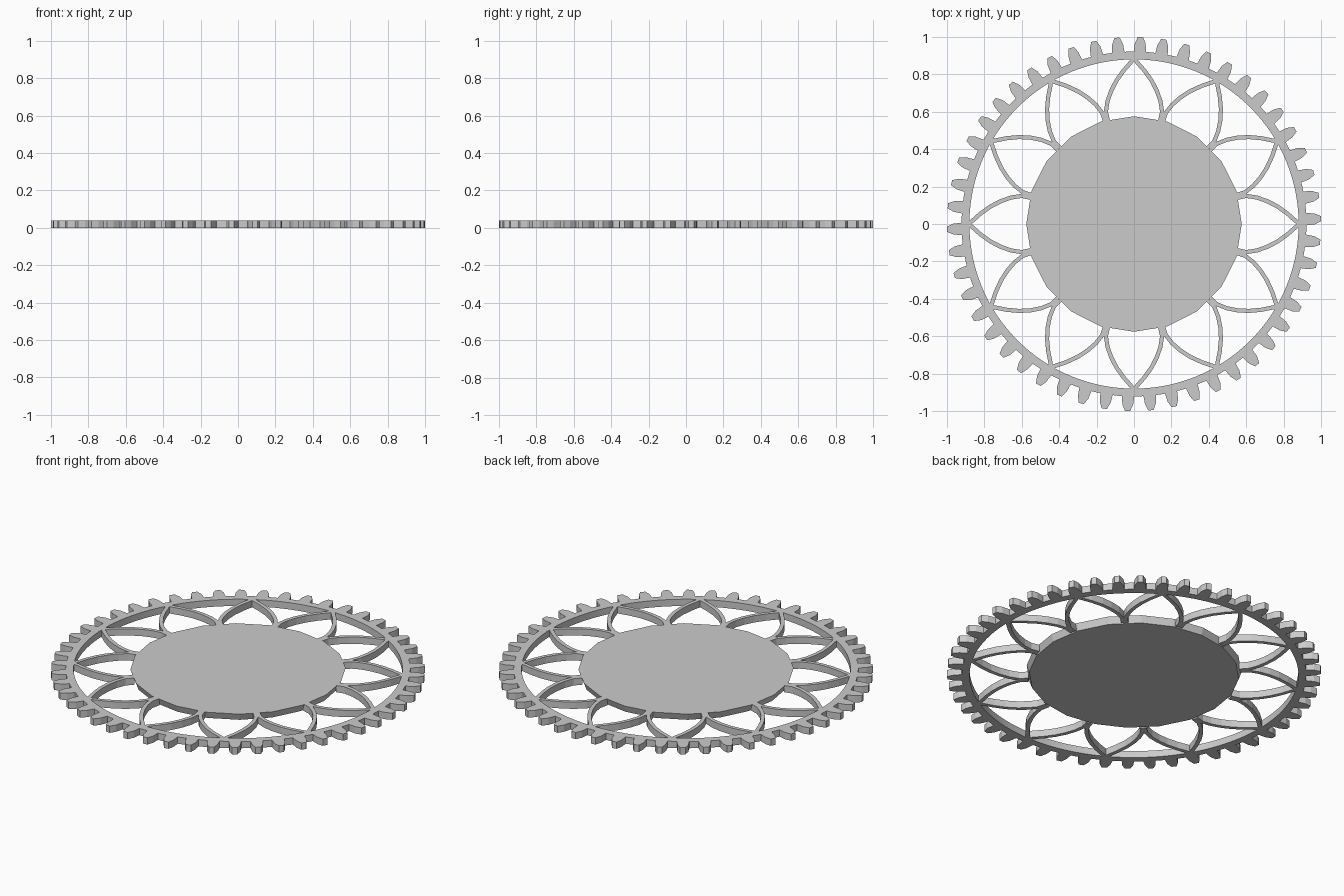
import bpy, bmesh, math
from mathutils import Vector

if "Cube" in bpy.data.objects:
    bpy.data.objects.remove(bpy.data.objects["Cube"])

THICK = 0.04
TEETH = 50
PETALS = 12


def polar(r, a):
    return (r * math.cos(a), r * math.sin(a))


def finish(bm, name):
    bmesh.ops.recalc_face_normals(bm, faces=bm.faces)
    mesh = bpy.data.meshes.new(name)
    bm.to_mesh(mesh)
    bm.free()
    obj = bpy.data.objects.new(name, mesh)
    bpy.context.collection.objects.link(obj)
    return obj


def wall_strip(bm, side_a, side_b, closed):
    """Slab between two matching 2D outlines, from z = 0 to THICK."""
    rows = [[[bm.verts.new((x, y, z)) for x, y in side] for z in (0, THICK)]
            for side in (side_a, side_b)]
    (a0, a1), (b0, b1) = rows
    n = len(a0)
    for i in range(n if closed else n - 1):
        j = (i + 1) % n
        for p, q in ((a0, a1), (a1, b1), (b1, b0), (b0, a0)):
            bm.faces.new((p[i], p[j], q[j], q[i]))
    if not closed:
        for i in (0, n - 1):
            bm.faces.new((a0[i], a1[i], b1[i], b0[i]))


# Toothed outer ring: each tooth is a chamfered trapezoid
profile = [(-0.0628, 0.922), (-0.036, 0.922), (-0.030, 0.966), (-0.014, 1.0),
           (0.014, 1.0), (0.030, 0.966), (0.036, 0.922)]
outer, inner = [], []
for k in range(TEETH):
    base = 0.0283 + k * math.tau / TEETH
    for da, r in profile:
        outer.append(polar(r, base + da))
        inner.append(polar(0.88, base + da))
bm = bmesh.new()
wall_strip(bm, outer, inner, True)
finish(bm, "gear_ring")

# Pointed petal ribs linking the centre disc to the ring
half_petal = [(0.55, 0.146), (0.60, 0.150), (0.655, 0.142), (0.71, 0.123),
              (0.765, 0.095), (0.82, 0.056), (0.855, 0.025), (0.89, -0.004)]
pts = [Vector(p) for p in half_petal]
left, right = [], []
for i, p in enumerate(pts):
    t = (pts[min(i + 1, len(pts) - 1)] - pts[max(i - 1, 0)]).normalized()
    n = Vector((-t.y, t.x)) * (0.018 if i == 0 else 0.011)
    left.append(p + n)
    right.append(p - n)
bm = bmesh.new()
for k in range(PETALS):
    a = k * math.tau / PETALS
    c, s = math.cos(a), math.sin(a)
    for m in (1, -1):
        place = [[(p.x * c - m * p.y * s, p.x * s + m * p.y * c) for p in side]
                 for side in (left, right)]
        wall_strip(bm, *place, False)
finish(bm, "petal_ribs")

# Solid faceted centre disc, slightly narrower underneath
bm = bmesh.new()
bmesh.ops.create_cone(bm, cap_ends=True, segments=20, radius1=0.562,
                      radius2=0.576, depth=THICK)
bmesh.ops.translate(bm, verts=bm.verts, vec=(0, 0, THICK / 2))
finish(bm, "centre_disc")
